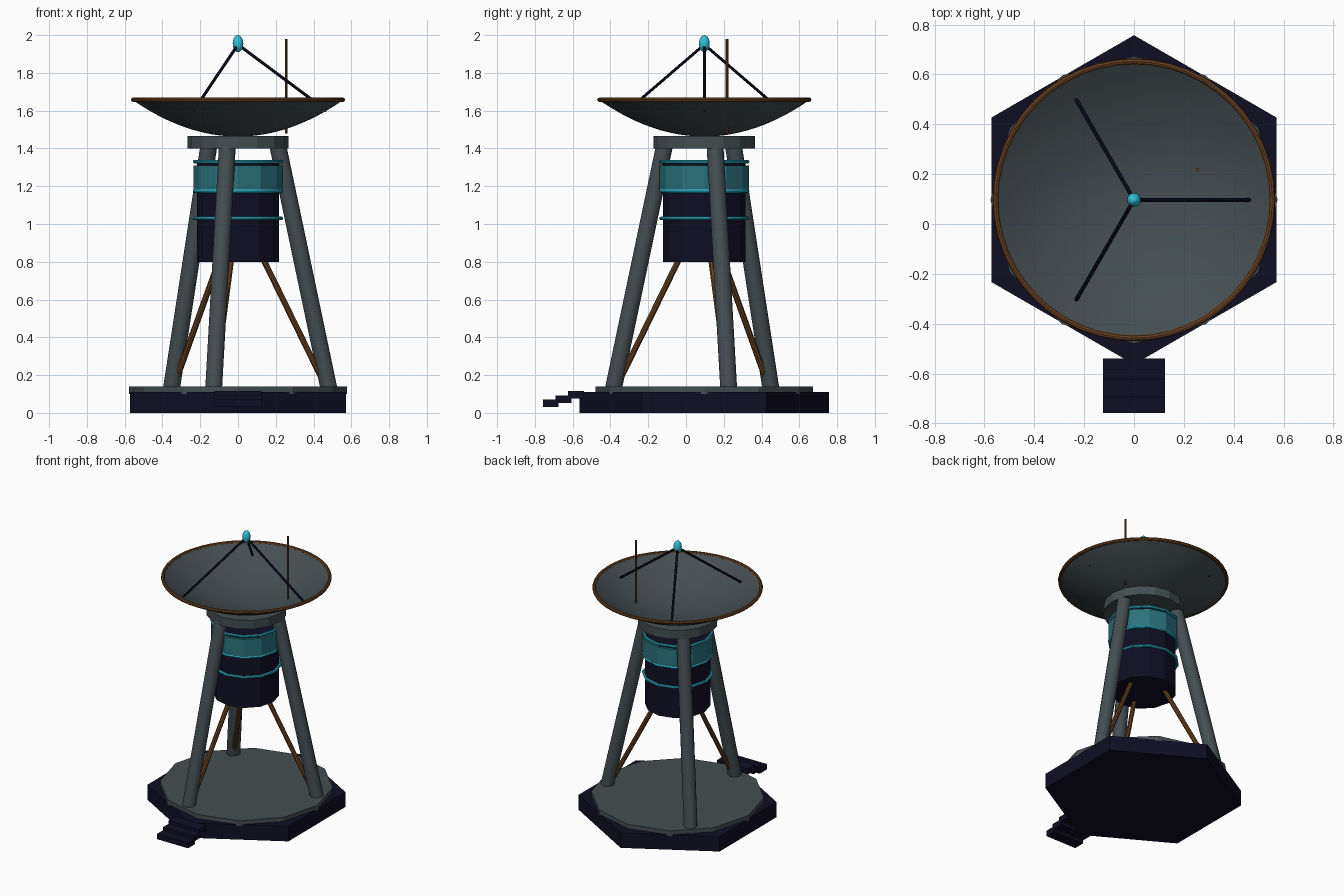
import bpy, math
from mathutils import Vector

if "Cube" in bpy.data.objects:
    bpy.data.objects.remove(bpy.data.objects["Cube"])

CY = 0.097  # tower axis lies slightly behind the origin


def mat(name, rgb):
    m = bpy.data.materials.new(name)
    m.diffuse_color = (*rgb, 1)
    m.use_nodes = True
    m.node_tree.nodes["Principled BSDF"].inputs["Base Color"].default_value = m.diffuse_color
    return m


NAVY = mat("dark navy", (0.005, 0.0045, 0.017))
GREY = mat("slate grey", (0.058, 0.076, 0.083))
BROWN = mat("copper brown", (0.13, 0.052, 0.016))
CYAN = mat("bright cyan", (0.03, 0.53, 0.70))
TEAL = mat("window teal", (0.023, 0.17, 0.205))


def finish(name, m, smooth=False):
    ob = bpy.context.object
    ob.name = name
    ob.data.materials.append(m)
    if smooth:
        bpy.ops.object.shade_smooth_by_angle(angle=math.radians(40))
    return ob


def prism(name, m, sides, r, z0, z1, smooth=False):
    """Upright prism on the tower axis with a corner on the +y axis."""
    bpy.ops.mesh.primitive_cylinder_add(vertices=sides, radius=r, depth=z1 - z0,
                                        location=(0, CY, (z0 + z1) / 2))
    return finish(name, m, smooth)


def rod(name, m, a, b, r, sides=12):
    """Cylinder between two points."""
    a, b = Vector(a), Vector(b)
    bpy.ops.mesh.primitive_cylinder_add(vertices=sides, radius=r, depth=(b - a).length,
                                        location=(a + b) / 2)
    bpy.context.object.rotation_euler = (b - a).to_track_quat('Z', 'Y').to_euler()
    return finish(name, m, True)


def ring(name, m, R, r, z, seg, sides, smooth):
    bpy.ops.mesh.primitive_torus_add(major_radius=R, minor_radius=r, major_segments=seg,
                                     minor_segments=sides, location=(0, CY, z))
    return finish(name, m, smooth)


def polar(r, deg, z):
    t = math.radians(deg)
    return (r * math.cos(t), CY + r * math.sin(t), z)


# base slab and deck
prism("base_slab", NAVY, 6, 0.66, 0, 0.11)
prism("deck", GREY, 12, 0.576, 0.10, 0.14)

# entry steps
for i, (y0, y1, z) in enumerate([(-0.757, -0.675, 0.05), (-0.692, -0.605, 0.073), (-0.625, -0.54, 0.096)]):
    bpy.ops.mesh.primitive_cube_add(size=1, location=(0, (y0 + y1) / 2, z))
    bpy.context.object.scale = (0.25, y1 - y0, 0.04)
    finish(f"step_{i + 1}", NAVY)

# three legs with inner braces
for i, a in enumerate((15, 135, 255)):
    rod(f"leg_{i + 1}", GREY, polar(0.5, a, 0.12), polar(0.215, a, 1.43), 0.046)
    rod(f"brace_{i + 1}", BROWN, polar(0.47, a, 0.16), polar(0.12, a, 0.85), 0.016, 8)

# cabin drum with window band and trim rings
prism("cabin_drum", NAVY, 12, 0.218, 0.80, 1.33)
prism("window_band", TEAL, 12, 0.236, 1.175, 1.31)
for i, z in enumerate((1.03, 1.175, 1.33)):
    ring(f"trim_ring_{i + 1}", CYAN, 0.229, 0.01, z, 12, 8, True)

# mounting collar under the dish
prism("dish_collar", GREY, 16, 0.268, 1.40, 1.465)

# dish: lathe of a parabolic shell
N, SEG, R = 12, 48, 0.555
outer = [(R * k / N, 1.463 + 0.192 * (k / N) ** 2) for k in range(N + 1)]
profile = outer + [(r, z + 0.01) for r, z in reversed(outer)]
verts, faces = [], []
for r, z in profile:
    r = max(r, 0.001)
    verts += [polar(r, 360 * s / SEG, z) for s in range(SEG)]
for k in range(len(profile) - 1):
    for s in range(SEG):
        t = (s + 1) % SEG
        faces.append((k * SEG + s, (k + 1) * SEG + s, (k + 1) * SEG + t, k * SEG + t))
faces.append(tuple(range(SEG)))
faces.append(tuple(reversed(range((len(profile) - 1) * SEG, len(profile) * SEG))))
me = bpy.data.meshes.new("dish")
me.from_pydata(verts, [], faces)
dish = bpy.data.objects.new("dish", me)
bpy.context.collection.objects.link(dish)
bpy.ops.object.select_all(action='DESELECT')
bpy.context.view_layer.objects.active = dish
dish.select_set(True)
bpy.ops.object.mode_set(mode='EDIT')
bpy.ops.mesh.select_all(action='SELECT')
bpy.ops.mesh.normals_make_consistent(inside=False)
bpy.ops.object.mode_set(mode='OBJECT')
finish("dish", GREY, True)
ring("dish_rim", BROWN, 0.555, 0.012, 1.658, 48, 8, True)

# receiver and its three struts
for i, a in enumerate((0, 120, 240)):
    rod(f"feed_strut_{i + 1}", NAVY, polar(0.47, a, 1.60), polar(0, a, 1.95), 0.008, 8)
bpy.ops.mesh.primitive_uv_sphere_add(segments=16, ring_count=10, radius=1, location=(0, CY, 1.955))
bpy.context.object.scale = (0.028, 0.028, 0.045)
finish("feed_receiver", CYAN, True)

# whip antenna through the dish
rod("whip_antenna", BROWN, (0.255, 0.217, 1.48), (0.255, 0.217, 1.98), 0.007, 8)
